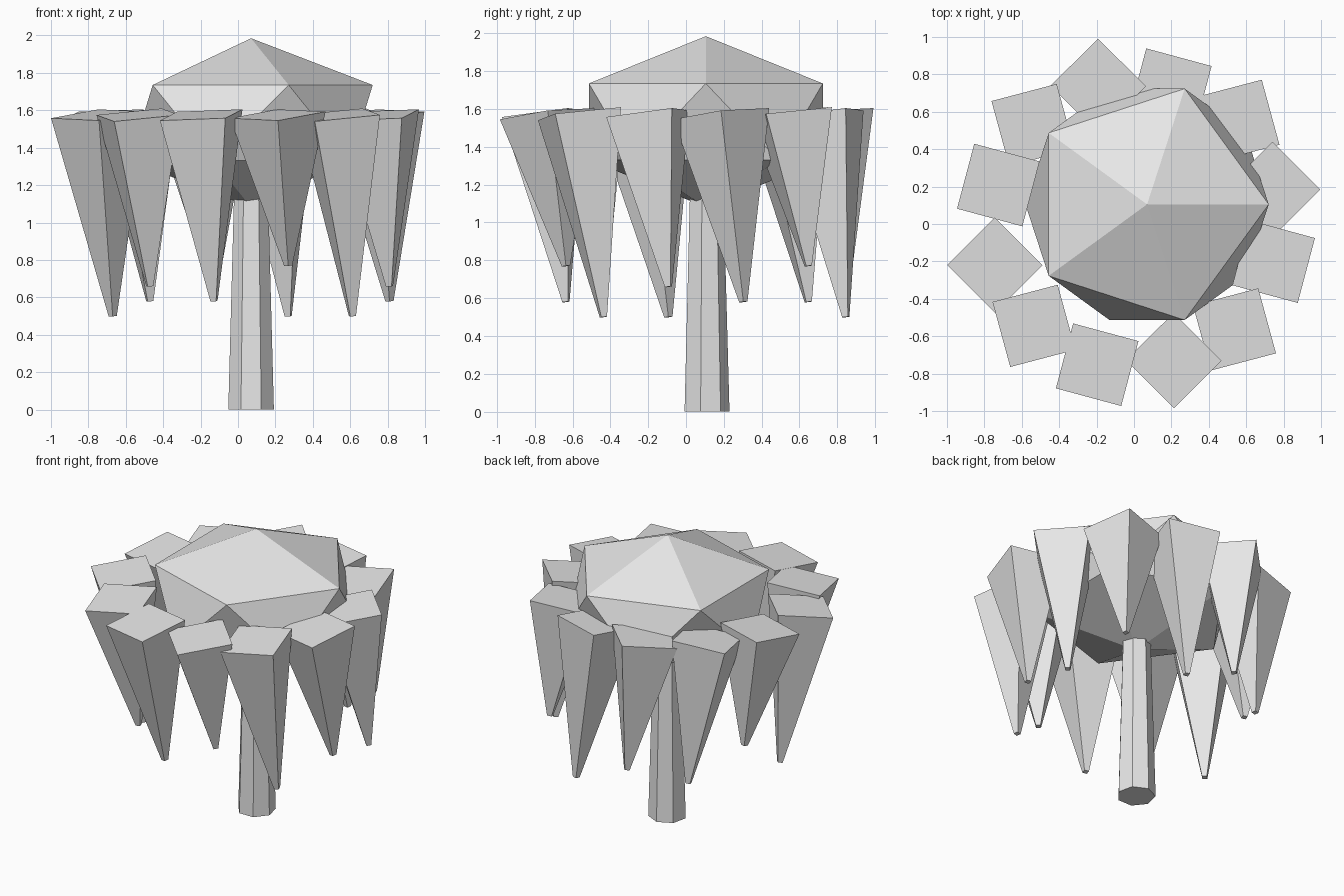
import bpy, math
from mathutils import Matrix, Vector

if "Cube" in bpy.data.objects:
    bpy.data.objects.remove(bpy.data.objects["Cube"])

grey = bpy.data.materials.new("light_grey")
grey.diffuse_color = (0.8, 0.8, 0.8, 1)
grey.use_nodes = True
grey.node_tree.nodes["Principled BSDF"].inputs["Base Color"].default_value = grey.diffuse_color

CX, CY = 0.07, 0.105  # tree axis


def finish(name):
    obj = bpy.context.object
    obj.name = name
    obj.data.materials.append(grey)
    return obj


# Trunk: tapered seven-sided column
bpy.ops.mesh.primitive_cone_add(vertices=7, radius1=0.125, radius2=0.092,
                                depth=1.2, location=(CX, CY, 0.6))
finish("trunk")

# Crown: flattened icosahedron
bpy.ops.mesh.primitive_ico_sphere_add(subdivisions=1, radius=1,
                                      location=(CX, CY, 1.533))
crown = finish("crown")
crown.scale = (0.727, 0.727, 0.452)

# Hanging branches: leaning inverted pyramids in four repeating lengths
lean = Vector((-0.069, -0.118, 1.0))
tilt = Vector((0, 0, 1)).rotation_difference(lean).to_matrix().to_4x4()
TOP_Z = 1.575
tip_heights = (0.58, 0.77, 0.50, 0.66)
for i in range(12):
    angle = math.radians(15 + 30 * i)
    tip_z = tip_heights[i % 4]
    height = TOP_Z - tip_z
    tip = Vector((CX + 0.766 * math.cos(angle), CY + 0.766 * math.sin(angle), tip_z))
    bpy.ops.mesh.primitive_cone_add(vertices=4, radius1=0.022, radius2=0.256,
                                    depth=height * lean.length)
    branch = finish(f"hanging_branch_{i + 1}")
    spin = Matrix.Rotation(math.radians(-30 * i), 4, 'Z')
    branch.matrix_world = Matrix.Translation(tip + lean * height / 2) @ tilt @ spin
